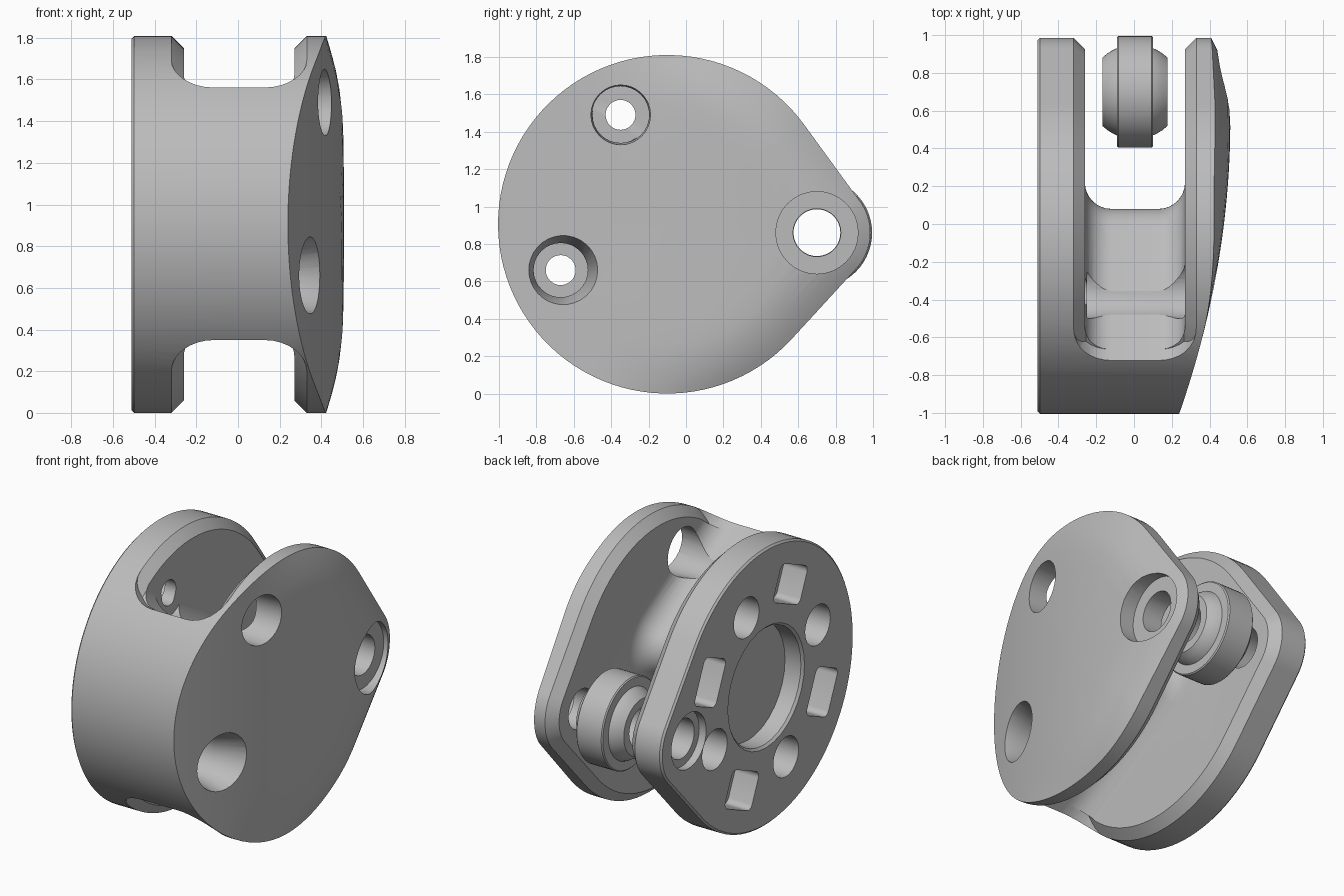
import bpy, bmesh
from math import sin, cos, pi, acos, atan2, hypot, radians

if "Cube" in bpy.data.objects:
    bpy.data.objects.remove(bpy.data.objects["Cube"])

# One colour for everything
grey = bpy.data.materials.new("machined_grey")
grey.use_nodes = True
grey.diffuse_color = (0.5, 0.5, 0.5, 1)
grey.node_tree.nodes["Principled BSDF"].inputs["Base Color"].default_value = (0.5, 0.5, 0.5, 1)

DISC = (-0.10, 0.905)     # centre of the round body (y, z)
TIP = (0.70, 0.86)        # centre of the bearing at the rear tip
LEFT, RIGHT = -0.26, 0.27  # inner faces of the two plates


def arc(c, r, a0, a1, n):
    return [(c[0] + r * cos(a0 + (a1 - a0) * i / n), c[1] + r * sin(a0 + (a1 - a0) * i / n))
            for i in range(n + 1)]


def circle(c, r, n=32):
    return arc(c, r, 0, 2 * pi, n)[:-1]


def hull(c0, r0, c1, r1, d=0.0):
    """Outline around a large and a small circle, offset by d."""
    dy, dz = c1[0] - c0[0], c1[1] - c0[1]
    axis, a = atan2(dz, dy), acos((r0 - r1) / hypot(dy, dz))
    return (arc(c0, r0 + d, axis + a, axis + 2 * pi - a, 80)
            + arc(c1, r1 + d, axis - a, axis + a, 24))


def body_outline(d=0.0):
    return hull(DISC, 0.905, TIP, 0.285, d)


def web_outline(d=0.0):
    return hull((-1.6, 0.983), 0.948, (-0.091, 0.983), 0.171, d)


def loft(name, rings, closed=False):
    """Skin rings of (x, y, z) points; cap the ends unless closed into a loop."""
    bm = bmesh.new()
    loops = [[bm.verts.new(p) for p in ring] for ring in rings]
    pairs = list(zip(loops, loops[1:]))
    if closed:
        pairs.append((loops[-1], loops[0]))
    else:
        bm.faces.new(loops[0])
        bm.faces.new(loops[-1])
    for a, b in pairs:
        for i in range(len(a)):
            j = (i + 1) % len(a)
            bm.faces.new((a[i], a[j], b[j], b[i]))
    bmesh.ops.recalc_face_normals(bm, faces=bm.faces)
    mesh = bpy.data.meshes.new(name)
    bm.to_mesh(mesh)
    bm.free()
    mesh.materials.append(grey)
    ob = bpy.data.objects.new(name, mesh)
    bpy.context.collection.objects.link(ob)
    return ob


def at_x(x, outline):
    return [(x, y, z) for y, z in outline]


def drum(name, c, *profile):
    """Solid of revolution about an x-parallel axis, from (x, radius) pairs."""
    return loft(name, [at_x(x, circle(c, r)) for x, r in profile])


def cut(target, cutter):
    cutter.hide_render = True
    mod = target.modifiers.new("cut", 'BOOLEAN')
    mod.operation, mod.solver, mod.object = 'DIFFERENCE', 'EXACT', cutter
    bpy.context.view_layer.objects.active = target
    bpy.ops.object.modifier_apply(modifier=mod.name)
    bpy.data.objects.remove(cutter)


# Body: flat on one side, gently domed on the other
def dome_x(y, z, s):
    w = min(1, max(0, (y + 0.6)))
    w = w * w * (3 - 2 * w)
    roll = max(0, 1 - 0.9 * (1 - s) / 0.3) ** 2
    return 0.51 - 0.112 * (y - 0.55) ** 2 - 0.08 * w * roll


rings = [at_x(-0.51, body_outline(-0.012)), at_x(-0.498, body_outline())]
for s in (1, 0.97, 0.94, 0.9, 0.85, 0.79, 0.72, 0.6, 0.45, 0.3, 0.15, 0.03):
    ring = [(DISC[0] + (y - DISC[0]) * s, DISC[1] + (z - DISC[1]) * s) for y, z in body_outline()]
    rings.append([(dome_x(y, z, s), y, z) for y, z in ring])
body = loft("body", rings)


# Slot between the plates, leaving a web with filleted roots
def slot(x0, x1, radius):
    square = [(-3, -3), (3, -3), (3, 4), (-3, 4)]
    block = loft("slot_cutter", [at_x(x0, square), at_x(x1, square)])
    flare = [(radius * (1 - cos(t)), radius * (1 - sin(t))) for t in (i * pi / 16 for i in range(9))]
    steps = [(x0 - 0.05, radius)] + [(x0 + u, d) for u, d in flare]
    steps += [(x1 - u, d) for u, d in reversed(flare)] + [(x1 + 0.05, radius)]
    cut(block, loft("web_core", [at_x(x, web_outline(d)) for x, d in steps]))
    return block


cut(body, slot(LEFT, RIGHT, 0.14))

# Chamfer along the inner rims of the plates
rim = slot(LEFT - 0.06, RIGHT + 0.06, 0.2)
hub = [(LEFT - 0.07, 0.01), (LEFT + 0.005, -0.065), (RIGHT - 0.005, -0.065), (RIGHT + 0.07, 0.01)]
cut(rim, loft("rim_core", [at_x(x, body_outline(d)) for x, d in hub]))
cut(body, rim)

# Screw holes with deep flared counterbores from the domed side
for c, r_in, r_out, x_cone in (((-0.35, 1.49), 0.15, 0.16, 0.42), ((-0.67, 0.66), 0.145, 0.2, 0.40)):
    cut(body, drum("counterbore", c, (LEFT + 0.01, r_in), (0.2, r_in), (x_cone, r_out), (0.7, r_out)))
    cut(body, drum("screw_hole", c, (-0.7, 0.08), (0.3, 0.08)))

# Bearing pin hole and its recesses
cut(body, drum("pin_hole", TIP, (-0.7, 0.128), (0.7, 0.128)))
cut(body, drum("pin_recess_right", TIP, (0.41, 0.22), (0.7, 0.22)))
cut(body, drum("pin_recess_left", TIP, (-0.7, 0.18), (-0.46, 0.18)))

# Flat side: centre recess, round sockets and rounded square pockets
cut(body, drum("centre_recess", DISC, (-0.7, 0.40), (-0.51, 0.395), (-0.495, 0.38), (-0.38, 0.38)))


def around(r, a, t=0.0):
    """Point at radius r and angle a on the flat side, moved t along the tangent."""
    return (DISC[0] - r * cos(a) + t * sin(a), DISC[1] + r * sin(a) + t * cos(a))


for k in range(4):
    a = radians(21 + 90 * k)
    cut(body, drum("socket", around(0.57, a), (-0.7, 0.13), (-0.31, 0.13)))
    a = radians(-23.5 + 90 * k)
    corners = []
    for i, (u, v) in enumerate(((1, 1), (-1, 1), (-1, -1), (1, -1))):
        corners += arc((u * 0.08, v * 0.11), 0.04, i * pi / 2, (i + 1) * pi / 2, 5)
    pocket = [around(0.63 + u, a, v) for u, v in corners]
    cut(body, loft("pocket", [at_x(-0.7, pocket), at_x(-0.34, pocket)]))

# Spherical bearing: outer race and bored ball
MID = 0.005
race_profile = [(-0.095, 0.225), (-0.095, 0.288), (-0.088, 0.295),
                (0.088, 0.295), (0.095, 0.288), (0.095, 0.225)]
ball_profile = [(-0.172, 0.125)]
for i in range(13):
    x = -0.172 + 0.344 * i / 12
    ball_profile.append((x, (0.25 ** 2 - x * x) ** 0.5))
ball_profile.append((0.172, 0.125))
race, ball = [loft(name, [at_x(MID + x, circle(TIP, r, 56)) for x, r in prof], closed=True)
              for name, prof in (("bearing_race", race_profile), ("bearing_ball", ball_profile))]

# Smooth curved surfaces, keep edges crisp
bpy.ops.object.select_all(action='DESELECT')
for ob in (body, race, ball):
    ob.select_set(True)
bpy.context.view_layer.objects.active = body
bpy.ops.object.shade_smooth_by_angle(angle=radians(25))
